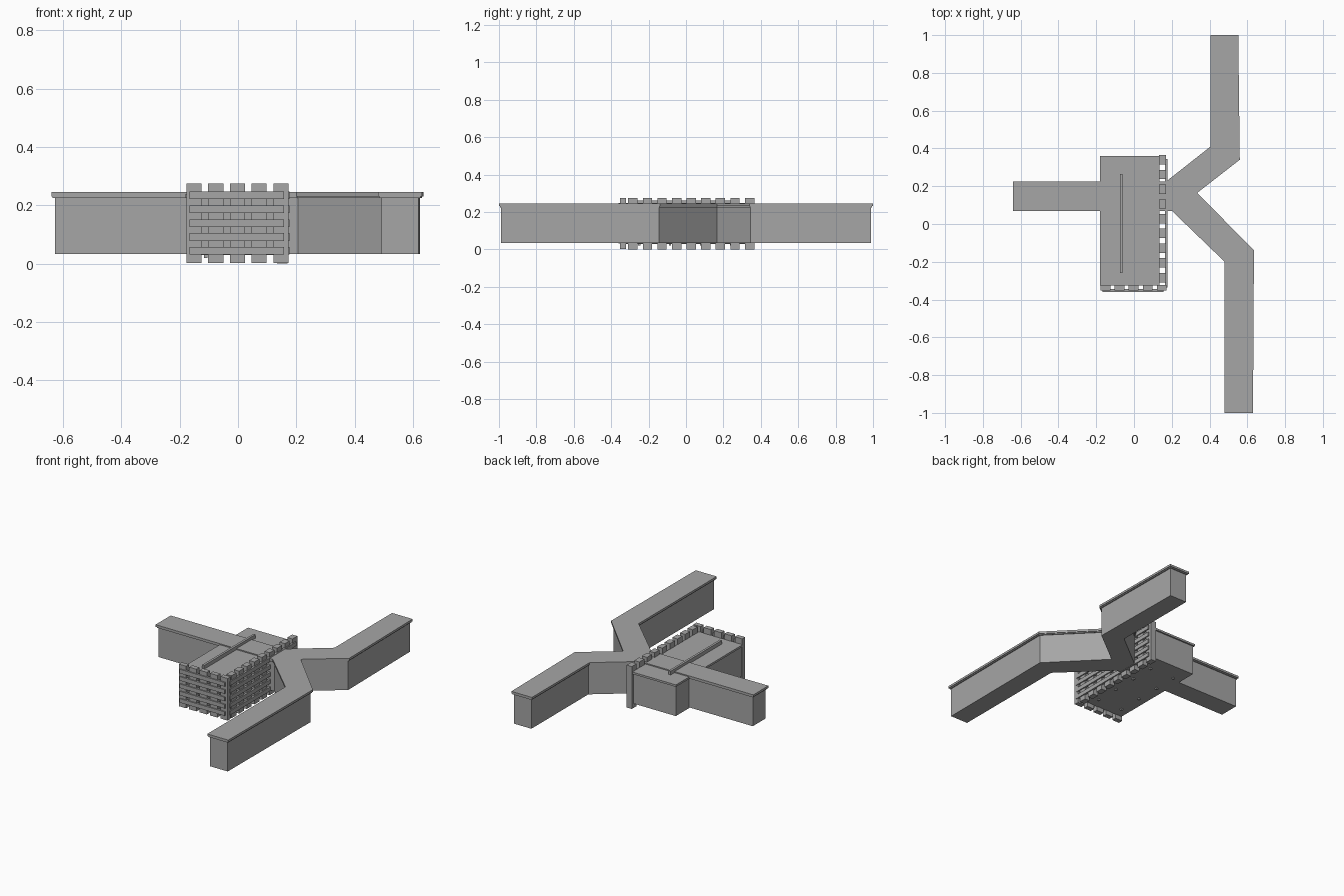
import bpy
import bmesh
from mathutils import Vector

cube = bpy.data.objects.get("Cube")
if cube:
    bpy.data.objects.remove(cube, do_unlink=True)

grey = bpy.data.materials.new("concrete_grey")
grey.use_nodes = True
colour = (0.38, 0.38, 0.38, 1)
grey.diffuse_color = colour
grey.node_tree.nodes["Principled BSDF"].inputs["Base Color"].default_value = colour


def finish(name, bm):
    bmesh.ops.recalc_face_normals(bm, faces=bm.faces)
    mesh = bpy.data.meshes.new(name)
    bm.to_mesh(mesh)
    bm.free()
    mesh.materials.append(grey)
    obj = bpy.data.objects.new(name, mesh)
    bpy.context.collection.objects.link(obj)
    return obj


def add_box(bm, x, y, z):
    verts = bmesh.ops.create_cube(bm, size=1)["verts"]
    for v in verts:
        v.co = Vector([(r[0] + r[1]) / 2 + c * (r[1] - r[0])
                       for r, c in zip((x, y, z), v.co)])


def box(name, x, y, z):
    bm = bmesh.new()
    add_box(bm, x, y, z)
    return finish(name, bm)


def inset(points, d):
    """Move a counter-clockwise outline inward by d with mitred corners."""
    pts = [Vector(p) for p in points]
    result = []
    for i, p in enumerate(pts):
        a = (p - pts[i - 1]).normalized()
        b = (pts[(i + 1) % len(pts)] - p).normalized()
        na, nb = Vector((-a.y, a.x)), Vector((-b.y, b.x))
        result.append(p + (na + nb) * d / (1 + na.dot(nb)))
    return result


def prism(name, outline, z0, z1):
    bm = bmesh.new()
    face = bm.faces.new([bm.verts.new((p[0], p[1], z0)) for p in outline])
    new = bmesh.ops.extrude_face_region(bm, geom=[face])["geom"]
    bmesh.ops.translate(bm, vec=(0, 0, z1 - z0),
                        verts=[g for g in new if isinstance(g, bmesh.types.BMVert)])
    return finish(name, bm)


# Branching duct: one straight arm, splitting into two bent arms
outline = [(-0.64, 0.07), (0.2, 0.07), (0.48, -0.2), (0.48, -1), (0.63, -1),
           (0.635, -0.14), (0.335, 0.165), (0.56, 0.34), (0.552, 1),
           (0.405, 1), (0.405, 0.41), (0.17, 0.225), (-0.64, 0.225)]
prism("duct_body", inset(outline, 0.012), 0.034, 0.226)
prism("duct_lid_lip", inset(outline, 0.005), 0.225, 0.232)
prism("duct_lid", outline, 0.231, 0.245)

# Central chamber with its lid and handle rail
box("chamber", (-0.172, 0.135), (-0.325, 0.35), (0.03, 0.226))
box("chamber_lid", (-0.18, 0.135), (-0.325, 0.36), (0.225, 0.238))
box("lid_rail", (-0.075, -0.06), (-0.26, 0.265), (0.23, 0.262))

# Small studs under the chamber
bm = bmesh.new()
for x in (-0.11, 0.07):
    for y in (-0.25, -0.085, 0.08, 0.24):
        add_box(bm, (x - 0.006, x + 0.006), (y - 0.006, y + 0.006), (0.02, 0.031))
finish("bottom_studs", bm)

# Slatted walls: upright posts with five rails across the outside
rail_heights = [0.044 + i * 0.0475 for i in range(5)]
posts = bmesh.new()
rails = bmesh.new()
for i in range(5):
    x = -0.151 + i * 0.0745
    add_box(posts, (x - 0.026, x + 0.026), (-0.353, -0.322), (0.002, 0.275))
for z in rail_heights:
    add_box(rails, (-0.166, 0.157), (-0.36, -0.345), (z - 0.013, z + 0.013))
finish("front_posts", posts)
finish("front_rails", rails)

posts = bmesh.new()
rails = bmesh.new()
for i in range(9):
    y = -0.284 + i * 0.078
    add_box(posts, (0.133, 0.17), (y - 0.025, y + 0.025), (0, 0.275))
for z in rail_heights:
    add_box(rails, (0.163, 0.177), (-0.335, 0.345), (z - 0.013, z + 0.013))
finish("side_posts", posts)
finish("side_rails", rails)
